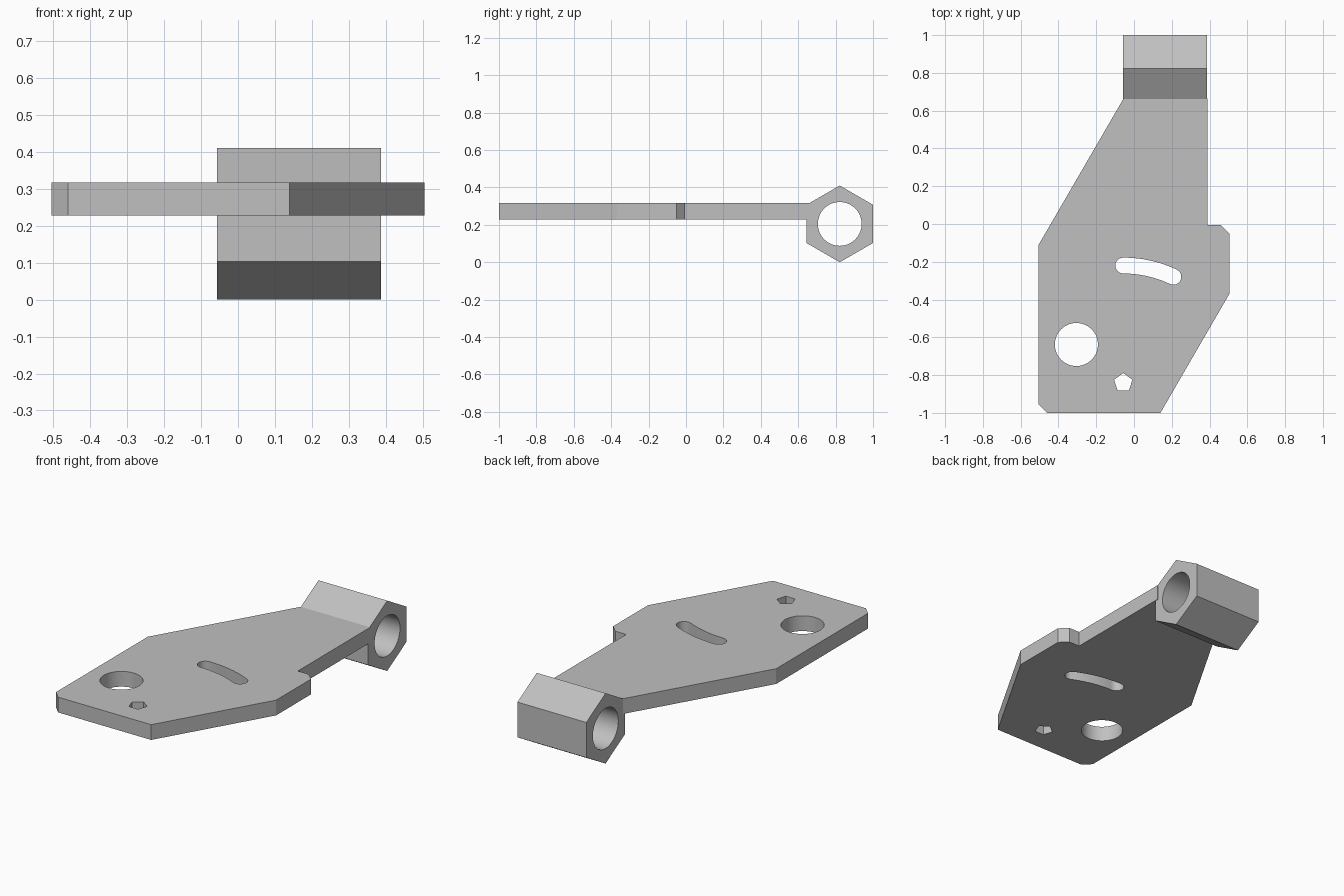
import bpy, bmesh, math

if "Cube" in bpy.data.objects:
    bpy.data.objects.remove(bpy.data.objects["Cube"])

grey = bpy.data.materials.new("plain grey")
grey.diffuse_color = (0.53, 0.53, 0.53, 1)
grey.use_nodes = True
grey.node_tree.nodes["Principled BSDF"].inputs["Base Color"].default_value = grey.diffuse_color


def ring(cx, cy, r, n, start=90):
    """Points of a regular polygon."""
    return [(cx + r * math.cos(math.radians(start + 360 * i / n)),
             cy + r * math.sin(math.radians(start + 360 * i / n))) for i in range(n)]


def prism(name, pts, lo, hi, axis="z"):
    """Extrude a closed profile: (x, y) along z, or (y, z) along x."""
    def place(p, h):
        return (p[0], p[1], h) if axis == "z" else (h, p[0], p[1])
    bm = bmesh.new()
    face = bm.faces.new([bm.verts.new(place(p, lo)) for p in pts])
    move = (0, 0, hi - lo) if axis == "z" else (hi - lo, 0, 0)
    out = bmesh.ops.extrude_face_region(bm, geom=[face])
    bmesh.ops.translate(bm, vec=move,
                        verts=[v for v in out["geom"] if isinstance(v, bmesh.types.BMVert)])
    bmesh.ops.recalc_face_normals(bm, faces=bm.faces[:])
    mesh = bpy.data.meshes.new(name)
    bm.to_mesh(mesh)
    bm.free()
    mesh.materials.append(grey)
    obj = bpy.data.objects.new(name, mesh)
    bpy.context.collection.objects.link(obj)
    return obj


def cut(target, *cutters):
    """Subtract the cutters, remove them and smooth the round walls."""
    bpy.ops.object.select_all(action="DESELECT")
    bpy.context.view_layer.objects.active = target
    target.select_set(True)
    for c in cutters:
        mod = target.modifiers.new("cut", "BOOLEAN")
        mod.operation, mod.solver, mod.object = "DIFFERENCE", "EXACT", c
        bpy.ops.object.modifier_apply(modifier=mod.name)
        bpy.data.objects.remove(c)
    bpy.ops.object.shade_smooth_by_angle(angle=math.radians(25))


# Flat plate with chamfered corners
Z0, Z1 = 0.228, 0.317
plate = prism("plate", [
    (-0.505, -0.11), (-0.505, -0.955), (-0.46, -1), (0.14, -1), (0.505, -0.37),
    (0.505, -0.05), (0.46, -0.006), (0.39, -0.006), (0.39, 0.665), (-0.055, 0.665)], Z0, Z1)

# Curved slot, swung about the pentagonal hole
px, py, R, w, sweep = -0.057, -0.84, 0.62, 0.042, 25.3


def arc(cx, cy, r, a, b, n):
    """Points on an arc; angles clockwise from +y."""
    return [(cx + r * math.sin(math.radians(a + (b - a) * i / n)),
             cy + r * math.cos(math.radians(a + (b - a) * i / n))) for i in range(n + 1)]


(ex, ey), = arc(px, py, R, sweep, sweep, 1)[:1]
slot = (arc(px, py, R + w, 0, sweep, 16) + arc(ex, ey, w, sweep, sweep + 180, 12)[1:]
        + arc(px, py, R - w, sweep, 0, 16)[1:] + arc(px, py + R, w, 180, 360, 12)[1:-1])

cut(plate,
    prism("slot_cutter", slot, 0.1, 0.5),
    prism("round_cutter", ring(-0.305, -0.638, 0.114, 64), 0.1, 0.5),
    prism("pentagon_cutter", ring(px, py, 0.051, 5), 0.1, 0.5))

# Hexagonal barrel with a round bore
barrel = prism("hex_barrel", ring(0.822, 0.205, 0.205, 6), -0.057, 0.387, "x")
cut(barrel, prism("bore_cutter", ring(0.822, 0.205, 0.117, 64), -0.3, 0.6, "x"))
